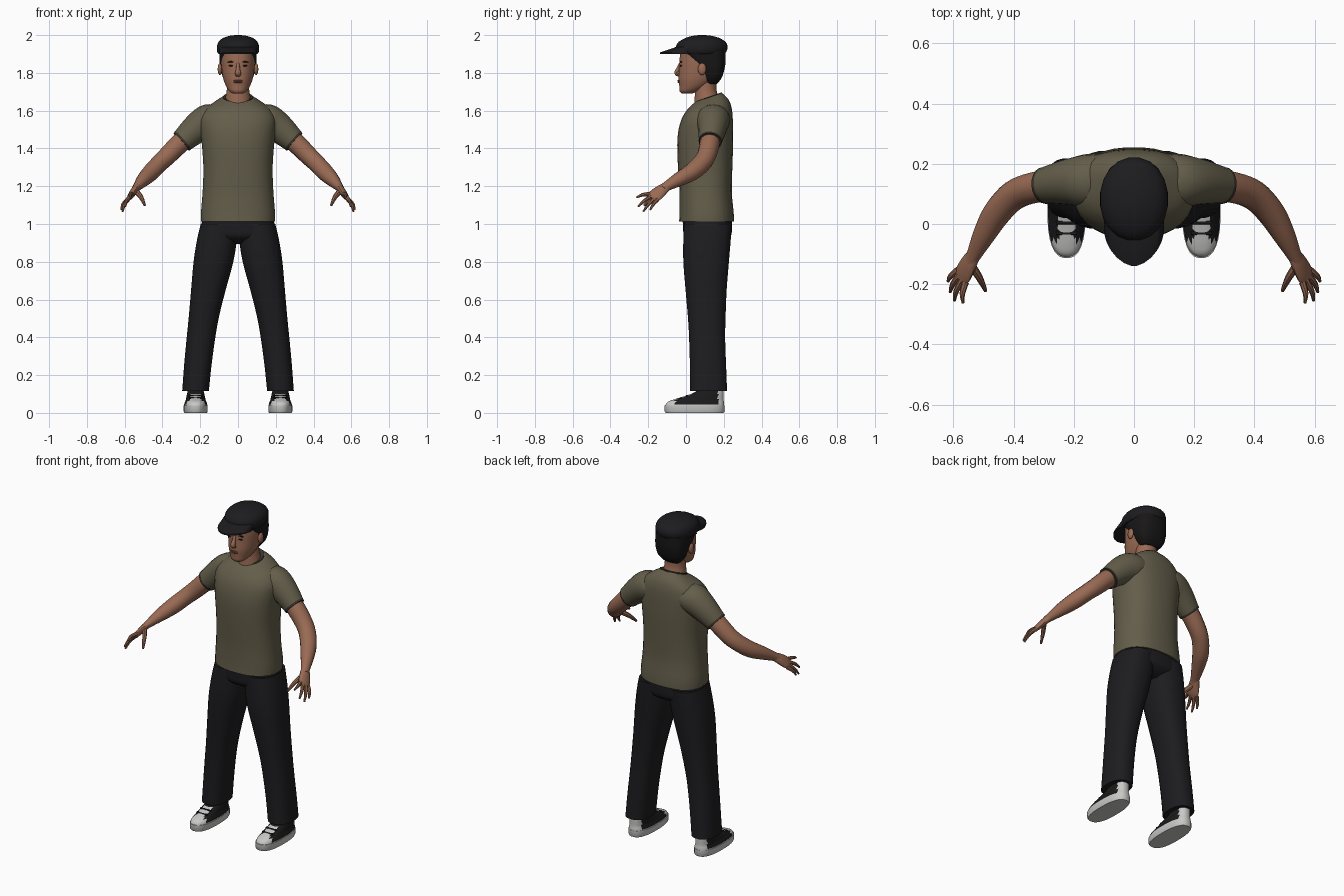
import bpy, bmesh, math
from mathutils import Vector

cube = bpy.data.objects.get("Cube")
if cube:
    bpy.data.objects.remove(cube, do_unlink=True)


def material(name, r, g, b):
    m = bpy.data.materials.new(name)
    m.use_nodes = True
    m.diffuse_color = (r, g, b, 1)
    m.node_tree.nodes["Principled BSDF"].inputs["Base Color"].default_value = (r, g, b, 1)
    return m


OLIVE = material("olive cloth", .125, .11, .068)
TRIM = material("dark olive trim", .04, .036, .025)
SKIN = material("skin", .32, .145, .088)
LIPS = material("lips", .2, .075, .055)
BLACK = material("black cloth", .012, .012, .014)
HAIR = material("black hair", .009, .008, .008)
WHITE = material("shoe white", .58, .58, .57)
SHOE_BLACK = material("shoe black", .01, .01, .011)


def smooth_rows(rows, k):
    """Catmull-Rom interpolation of rows of numbers, k steps per span."""
    out = []
    for i in range(len(rows) - 1):
        a, b, c, d = (rows[max(i - 1, 0)], rows[i], rows[i + 1], rows[min(i + 2, len(rows) - 1)])
        for j in range(k):
            t = j / k
            out.append([.5 * (2 * q + (r - p) * t + (2 * p - 5 * q + 4 * r - s) * t ** 2
                              + (3 * q - p - 3 * r + s) * t ** 3) for p, q, r, s in zip(a, b, c, d)])
    return out + [list(rows[-1])]


def skin_rings(name, rings, mats, rule=None, angle=40):
    """Bridge rings of points, cap both ends, colour faces by an optional rule."""
    bm = bmesh.new()
    loops = [[bm.verts.new(p) for p in ring] for ring in rings]
    n = len(loops[0])
    for a, b in zip(loops, loops[1:]):
        for i in range(n):
            bm.faces.new((a[i], a[(i + 1) % n], b[(i + 1) % n], b[i]))
    bm.faces.new(loops[0])
    bm.faces.new(loops[-1])
    bmesh.ops.recalc_face_normals(bm, faces=bm.faces)
    if rule:
        for f in bm.faces:
            f.material_index = rule(f.calc_center_median())
    return finish(name, bm, mats, angle)


def finish(name, bm, mats, angle=40):
    me = bpy.data.meshes.new(name)
    bm.to_mesh(me)
    bm.free()
    for m in mats:
        me.materials.append(m)
    ob = bpy.data.objects.new(name, me)
    bpy.context.collection.objects.link(ob)
    bpy.ops.object.select_all(action='DESELECT')
    ob.select_set(True)
    bpy.context.view_layer.objects.active = ob
    bpy.ops.object.shade_smooth_by_angle(angle=math.radians(angle))
    return ob


def stack(name, rows, mats, n=24, p=2.0, k=3, rule=None, angle=40):
    """Upright loft; row = z, centre x, half width, front y, back y, tilt."""
    rings = []
    for z, cx, w, y0, y1, tilt in smooth_rows(rows, k):
        ring = []
        for i in range(n):
            a = 2 * math.pi * (i + .5) / n
            c, s = math.cos(a), math.sin(a)
            dy = math.copysign(abs(s) ** (2 / p), s) * (y1 - y0) / 2
            dx = math.copysign(abs(c) ** (2 / p), c) * w
            ring.append((cx + dx, (y0 + y1) / 2 + dy, z + tilt * dy))
        rings.append(ring)
    return skin_rings(name, rings, mats, rule, angle)


def tube(name, rows, mats, side=(0, 1, 0), n=14, k=3):
    """Tube along a path; row = x, y, z, radius along side, other radius."""
    rows = smooth_rows(rows, k)
    pts = [Vector(r[:3]) for r in rows]
    rings = []
    for i, r in enumerate(rows):
        t = (pts[min(i + 1, len(pts) - 1)] - pts[max(i - 1, 0)]).normalized()
        u = Vector(side)
        u = (u - t * u.dot(t)).normalized()
        v = t.cross(u)
        rings.append([pts[i] + u * r[3] * math.cos(a) + v * r[4] * math.sin(a)
                      for a in (2 * math.pi * j / n for j in range(n))])
    return skin_rings(name, rings, mats)


def blob(name, loc, size, mat):
    bm = bmesh.new()
    bmesh.ops.create_uvsphere(bm, u_segments=14, v_segments=8, radius=1)
    for v in bm.verts:
        v.co = Vector([c * s + o for c, s, o in zip(v.co, size, loc)])
    return finish(name, bm, [mat], 60)


# Shirt body
stack("shirt_body", [
    (1.012, 0, .197, -.037, .255, 0), (1.06, 0, .197, -.035, .253, 0), (1.17, 0, .188, -.035, .243, 0),
    (1.30, 0, .184, -.043, .246, 0), (1.42, 0, .192, -.047, .25, 0), (1.50, 0, .2, -.04, .25, 0),
    (1.56, 0, .2, -.022, .248, 0), (1.61, 0, .172, .005, .242, .05), (1.645, 0, .125, .03, .225, .15),
    (1.67, 0, .078, .05, .19, .33)], [OLIVE], n=32, p=2.4)
# Collar edge
stack("collar", [(1.662, 0, .084, .045, .196, .33), (1.674, 0, .079, .05, .19, .33)], [TRIM], k=1)

# Trousers
stack("trouser_seat", [(1.04, 0, .185, -.02, .245, 0), (.98, 0, .198, -.016, .245, 0),
                       (.93, 0, .19, -.008, .235, 0), (.895, 0, .06, .05, .18, 0)], [BLACK], p=2.5)

# Head and neck
stack("neck", [(1.60, 0, .072, .04, .18, 0), (1.66, 0, .068, .045, .175, 0),
               (1.71, 0, .06, .047, .162, 0), (1.77, 0, .06, .05, .165, 0)], [SKIN])
stack("head", [
    (1.69, 0, .026, -.022, .03, 0), (1.703, 0, .046, -.034, .065, 0), (1.73, 0, .064, -.036, .12, 0),
    (1.77, 0, .079, -.04, .165, 0), (1.82, 0, .087, -.037, .19, 0), (1.86, 0, .09, -.036, .2, 0),
    (1.92, 0, .09, -.03, .2, 0)], [SKIN], p=2.15)
tube("nose", [(0, -.03, 1.85, .008, .008), (0, -.043, 1.82, .011, .01),
              (0, -.05, 1.798, .016, .012), (0, -.034, 1.784, .013, .006)], [SKIN], side=(1, 0, 0), n=10)
for name, z, size in (("upper_lip", 1.759, .004), ("lower_lip", 1.751, .005)):
    blob(name, (0, -.038, z), (.024, .007, size), LIPS)
stack("hair", [
    (1.742, 0, .055, .1, .165, 0), (1.775, 0, .08, .085, .19, 0), (1.82, 0, .093, .06, .204, 0),
    (1.86, 0, .098, .018, .21, 0), (1.915, 0, .1, -.02, .21, 0)], [HAIR], p=2.8)

# Flat cap with peak
stack("cap_crown", [
    (1.9, 0, .104, -.045, .2, 0), (1.912, 0, .112, -.055, .215, 0), (1.94, 0, .113, -.055, .222, 0),
    (1.965, 0, .104, -.04, .21, 0), (1.986, 0, .078, 0, .175, 0), (1.997, 0, .04, .04, .13, 0),
    (2.0, 0, .01, .075, .095, 0)], [BLACK], n=20, p=2.1, k=2)
stack("cap_peak", [(1.9, 0, .1, -.14, .1, 0), (1.908, 0, .1, -.14, .1, 0),
                   (1.936, 0, .1, -.057, .1, 0)], [BLACK], p=1.75, k=1)


# Shoe upper: black sides, white toe, tongue and heel
def shoe_rule(c):
    is_side = abs(abs(c.x) - .224) > .026
    return 1 if c.z > .042 and -.055 < c.y < .17 and (is_side or c.y > .03) else 0


for s, label in ((1, "left"), (-1, "right")):
    def flip(rows):
        return [(s * r[0],) + tuple(r[1:]) for r in rows]

    def shift(rows):
        return [(r[0], s * r[1]) + tuple(r[2:]) for r in rows]

    axis = (s * .42, .74, -.53)

    # Face details
    blob(label + "_ear", (s * .096, .085, 1.82), (.012, .022, .032), SKIN)
    blob(label + "_eye", (s * .036, -.027, 1.838), (.015, .006, .004), HAIR)
    blob(label + "_brow", (s * .037, -.027, 1.858), (.021, .006, .004), HAIR)

    # Sleeve and cuff
    tube(label + "_sleeve", flip([
        (.08, .145, 1.56, .085, .06), (.15, .143, 1.548, .09, .088), (.215, .14, 1.51, .077, .08),
        (.297, .128, 1.437, .06, .062)]), [OLIVE], n=20, k=4)
    tube(label + "_cuff", flip([(.29, .129, 1.443, .062, .064), (.299, .128, 1.435, .061, .063)]),
         [TRIM], n=20, k=1)

    # Arm
    tube(label + "_arm", flip([
        (.25, .135, 1.475, .052, .054), (.31, .125, 1.425, .053, .053), (.37, .11, 1.365, .051, .05),
        (.415, .083, 1.322, .05, .047), (.46, .03, 1.275, .047, .046), (.5, -.04, 1.235, .037, .037),
        (.533, -.105, 1.198, .026, .023), (.543, -.122, 1.186, .026, .02)]), [SKIN], side=axis)

    # Hand with fingers spread
    tube(label + "_palm", flip([
        (.53, -.1, 1.2, .025, .019), (.548, -.13, 1.178, .034, .019),
        (.566, -.163, 1.151, .039, .016), (.578, -.183, 1.135, .034, .009)]), [SKIN], side=axis)
    fingers = {"index": (-.029, (.568, -.262, 1.14)), "middle": (-.01, (.597, -.254, 1.092)),
               "ring": (.01, (.611, -.226, 1.066)), "little": (.028, (.618, -.19, 1.075))}
    for finger, (offset, tip) in fingers.items():
        base = Vector((.572, -.172, 1.143)) + Vector((.42, .74, -.53)) * offset
        mid = base.lerp(Vector(tip), .55) + Vector((.006, 0, .006))
        tube(f"{label}_{finger}_finger", flip([(*base, .011, .012), (*mid, .0095, .0095), (*tip, .005, .005)]),
             [SKIN], side=axis, n=8)
    tube(label + "_thumb", flip([(.545, -.13, 1.18, .016, .014), (.514, -.178, 1.143, .013, .012),
                                 (.493, -.222, 1.098, .006, .006)]), [SKIN], side=axis, n=8)

    # Trouser leg
    stack(label + "_trouser_leg", shift([
        (1.0, .1, .098, -.012, .243, 0), (.92, .111, .106, -.015, .238, 0), (.8, .13, .106, -.015, .228, 0),
        (.65, .157, .092, -.003, .216, 0), (.5, .182, .08, .01, .21, 0), (.39, .197, .076, .016, .208, 0),
        (.25, .213, .073, .02, .213, 0), (.115, .225, .071, .02, .218, 0)]), [BLACK], p=2.4)

    # Ankle and shoe
    stack(label + "_ankle", shift([(.07, .224, .036, .07, .17, 0), (.16, .224, .036, .07, .17, 0)]),
          [SKIN], n=14, k=1)
    stack(label + "_shoe_sole", shift([(0, .224, .06, -.108, .2, 0), (.008, .224, .064, -.114, .205, 0),
                                       (.04, .224, .064, -.114, .205, 0)]), [WHITE], n=28, p=2.5, k=1)
    stack(label + "_shoe_upper", shift([
        (.038, .224, .062, -.11, .203, 0), (.052, .224, .06, -.104, .202, 0), (.064, .224, .054, -.085, .2, 0),
        (.082, .224, .05, -.03, .2, 0), (.1, .224, .046, .025, .2, 0),
        (.118, .224, .042, .06, .2, 0)]), [WHITE, SHOE_BLACK], n=40, p=2.5, k=2, rule=shoe_rule)
    # Lace bands across the tongue
    for i in range(2):
        y = -.03 + i * .035
        tube(f"{label}_lace_{i}", [(s * .224 - .035, y, .079 + i * .012, .006, .004),
                                   (s * .224 + .035, y, .079 + i * .012, .006, .004)],
             [SHOE_BLACK], n=8, k=1)
